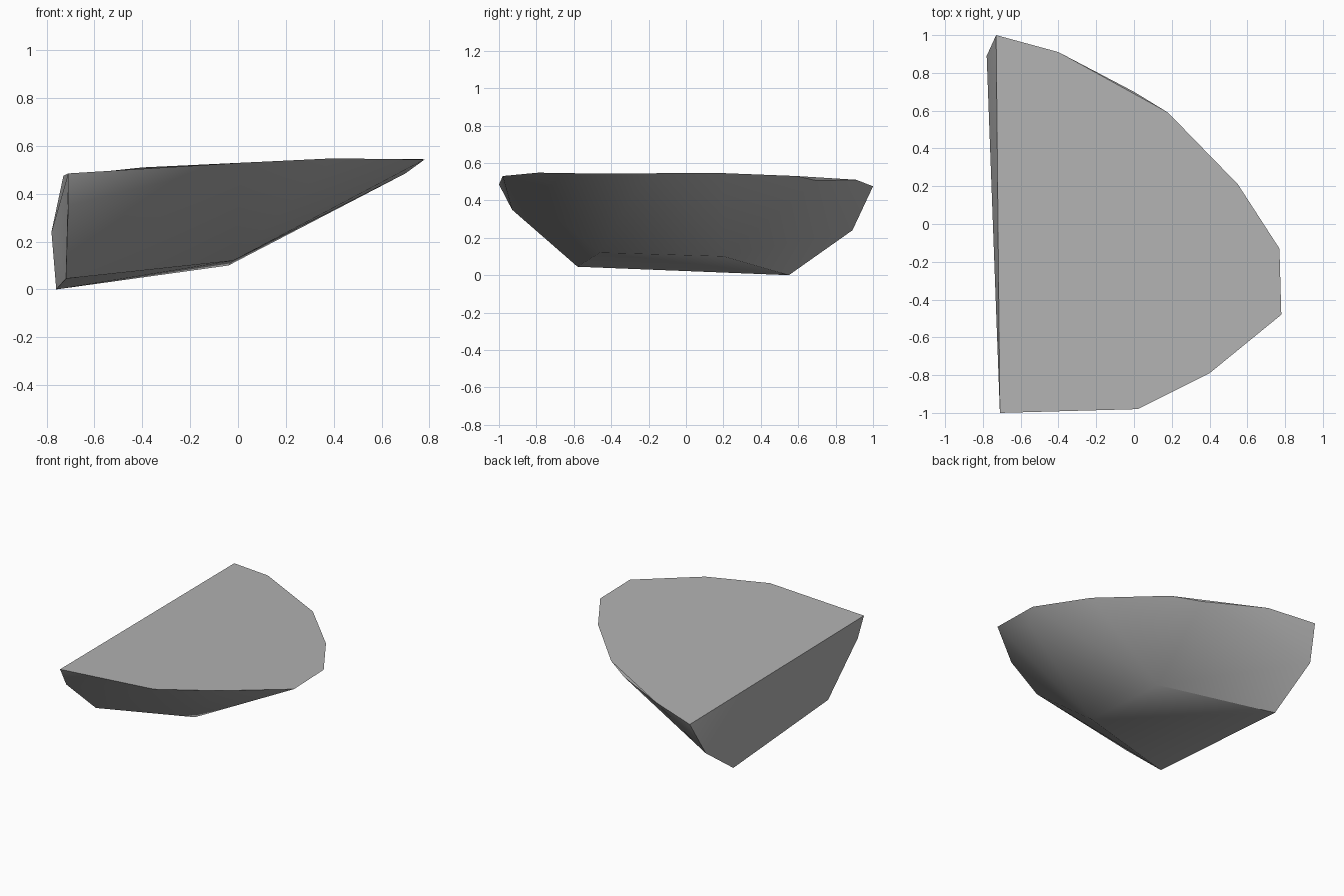
import bpy
import bmesh
from math import radians

cube = bpy.data.objects.get("Cube")
if cube:
    bpy.data.objects.remove(cube, do_unlink=True)


def make_material(name, colour):
    mat = bpy.data.materials.new(name)
    mat.use_nodes = True
    mat.diffuse_color = colour
    shader = mat.node_tree.nodes["Principled BSDF"]
    shader.inputs["Base Color"].default_value = colour
    shader.inputs["Roughness"].default_value = 0.8
    return mat


def hull_object(name, points, mat):
    """Wrap a faceted convex skin around the given corner points."""
    bm = bmesh.new()
    for point in points:
        bm.verts.new(point)
    result = bmesh.ops.convex_hull(bm, input=bm.verts[:])
    unused = {v for v in result["geom_interior"] if isinstance(v, bmesh.types.BMVert)}
    bmesh.ops.delete(bm, geom=list(unused), context='VERTS')
    # merge the nearly level triangles of the top into one face
    flat_edges = [e for e in bm.edges if len(e.link_faces) == 2
                  and all(f.normal.z > 0.9 for f in e.link_faces)]
    bmesh.ops.dissolve_edges(bm, edges=flat_edges, use_verts=False)
    bmesh.ops.recalc_face_normals(bm, faces=bm.faces[:])
    mesh = bpy.data.meshes.new(name)
    bm.to_mesh(mesh)
    bm.free()
    mesh.materials.append(mat)
    obj = bpy.data.objects.new(name, mesh)
    bpy.context.collection.objects.link(obj)
    return obj


# Rounded rim of the flat top
top_rim = [(-0.73, 1.0, 0.475), (-0.40, 0.91, 0.51), (0.18, 0.59, 0.53),
           (0.55, 0.21, 0.545), (0.77, -0.13, 0.545), (0.78, -0.48, 0.543),
           (0.40, -0.79, 0.548), (0.02, -0.98, 0.53), (-0.71, -1.0, 0.485)]

# Lower corners of the broken side
cut_side = [(-0.78, 0.89, 0.24), (-0.76, 0.55, 0.0),
            (-0.72, -0.58, 0.045), (-0.71, -0.93, 0.35)]

# Inner corners of the base and slight bulges under the rim
underside = [(-0.02, -0.46, 0.12), (-0.04, 0.20, 0.10),
             (0.0, 0.70, 0.505), (0.70, -0.25, 0.485)]

stone = make_material("stone grey", (0.45, 0.45, 0.45, 1.0))
slab = hull_object("rock_slab", top_rim + cut_side + underside, stone)

# Soft underside with crisp rim and cut edges
bpy.ops.object.select_all(action='DESELECT')
slab.select_set(True)
bpy.context.view_layer.objects.active = slab
bpy.ops.object.shade_smooth_by_angle(angle=radians(35))
